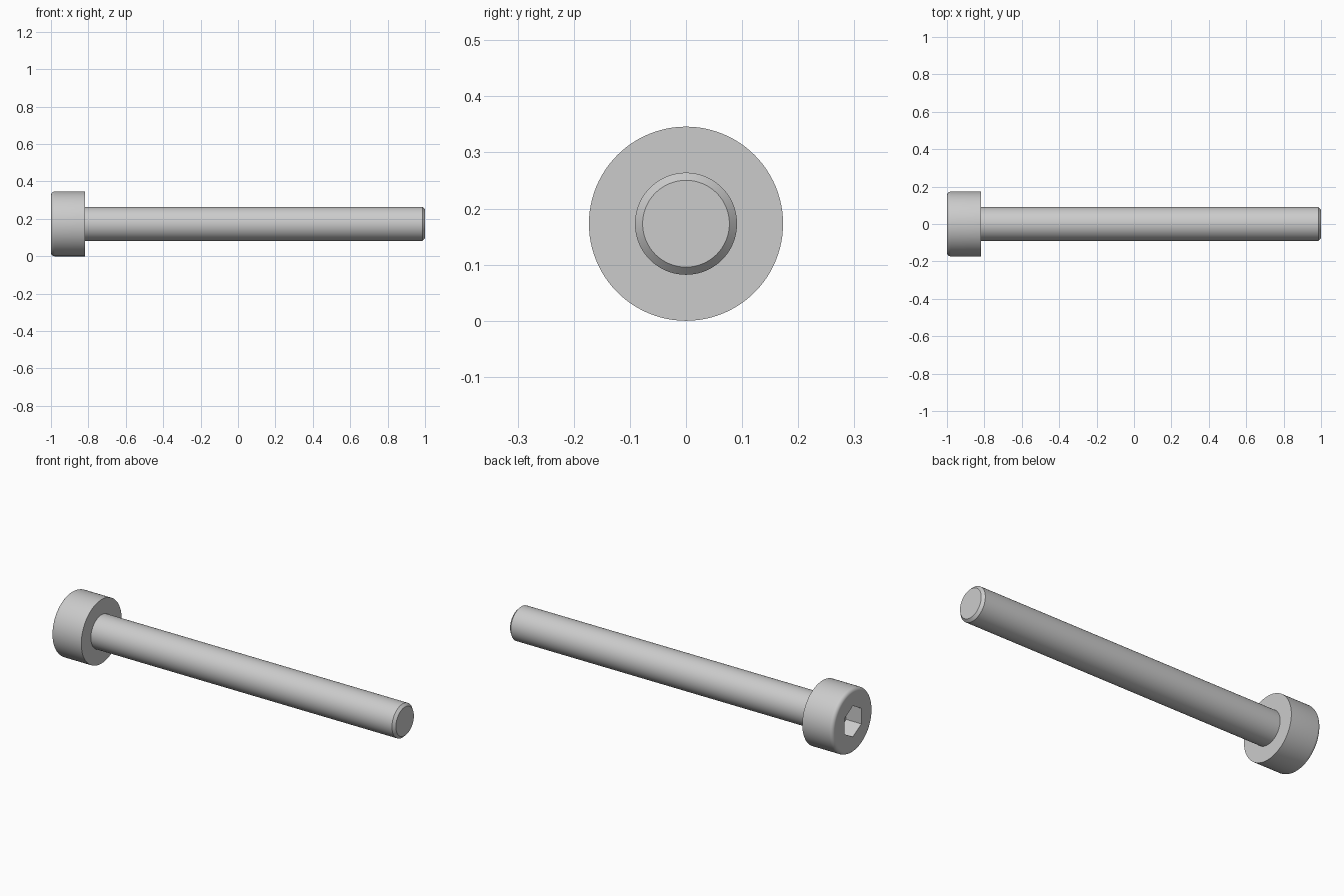
import bpy, bmesh
from math import pi, sin, cos, radians
from mathutils import Matrix, Vector

if "Cube" in bpy.data.objects:
    bpy.data.objects.remove(bpy.data.objects["Cube"])

HEAD_R, SHANK_R = 0.173, 0.091
AXIS_Z = HEAD_R
HEAD_END = -0.818
FILLET, CHAMFER = 0.02, 0.0137
SEGMENTS = 96


def lathe(name, profile):
    """Revolve (x, radius) points around the x axis."""
    bm = bmesh.new()
    verts = [bm.verts.new((x, 0, r)) for x, r in profile]
    edges = [bm.edges.new(pair) for pair in zip(verts, verts[1:])]
    bmesh.ops.spin(bm, geom=verts + edges, cent=(0, 0, 0), axis=(1, 0, 0),
                   angle=2 * pi, steps=SEGMENTS)
    bmesh.ops.remove_doubles(bm, verts=bm.verts, dist=1e-5)
    # single flat face on each end
    bmesh.ops.dissolve_limit(bm, angle_limit=radians(0.1),
                             verts=bm.verts, edges=bm.edges)
    bmesh.ops.recalc_face_normals(bm, faces=bm.faces)
    return to_object(name, bm)


def to_object(name, bm):
    mesh = bpy.data.meshes.new(name)
    bm.to_mesh(mesh)
    bm.free()
    obj = bpy.data.objects.new(name, mesh)
    obj.location.z = AXIS_Z
    bpy.context.collection.objects.link(obj)
    return obj


# Screw body: head with rounded rim, plain shank, chamfered tip
rim = [(-1 + FILLET * (1 - sin(a)), HEAD_R - FILLET * (1 - cos(a)))
       for a in (pi / 2 * (1 - i / 8) for i in range(9))]
rim = [(-1 + FILLET - FILLET * sin(pi / 2 * (1 - i / 8)),
        HEAD_R - FILLET + FILLET * cos(pi / 2 * (1 - i / 8))) for i in range(9)]
screw = lathe("socket_head_screw", [(-1, 0)] + rim + [
    (HEAD_END, HEAD_R), (HEAD_END, SHANK_R),
    (1 - CHAMFER, SHANK_R), (1, SHANK_R - CHAMFER), (1, 0)])

# Hexagonal key socket, corners pointing up and down
SOCKET_FLATS, SOCKET_DEPTH = 0.1455, 0.091
bm = bmesh.new()
corner_r = SOCKET_FLATS / 2 / cos(pi / 6)
hexagon = [bm.verts.new((-1.05, corner_r * sin(i * pi / 3), corner_r * cos(i * pi / 3)))
           for i in range(6)]
face = bm.faces.new(hexagon)
top = bmesh.ops.extrude_face_region(bm, geom=[face])["geom"]
bmesh.ops.translate(bm, vec=(0.05 + SOCKET_DEPTH, 0, 0),
                    verts=[v for v in top if isinstance(v, bmesh.types.BMVert)])
bmesh.ops.recalc_face_normals(bm, faces=bm.faces)
cutter = to_object("socket_cutter", bm)
cutter.hide_render = True

cut = screw.modifiers.new("key_socket", 'BOOLEAN')
cut.operation = 'DIFFERENCE'
cut.solver = 'EXACT'
cut.object = cutter

# Apply the cut, drop the cutter and shade
bpy.context.view_layer.objects.active = screw
screw.select_set(True)
bpy.ops.object.modifier_apply(modifier=cut.name)
bpy.data.objects.remove(cutter)
bpy.ops.object.shade_smooth_by_angle(angle=radians(30))
